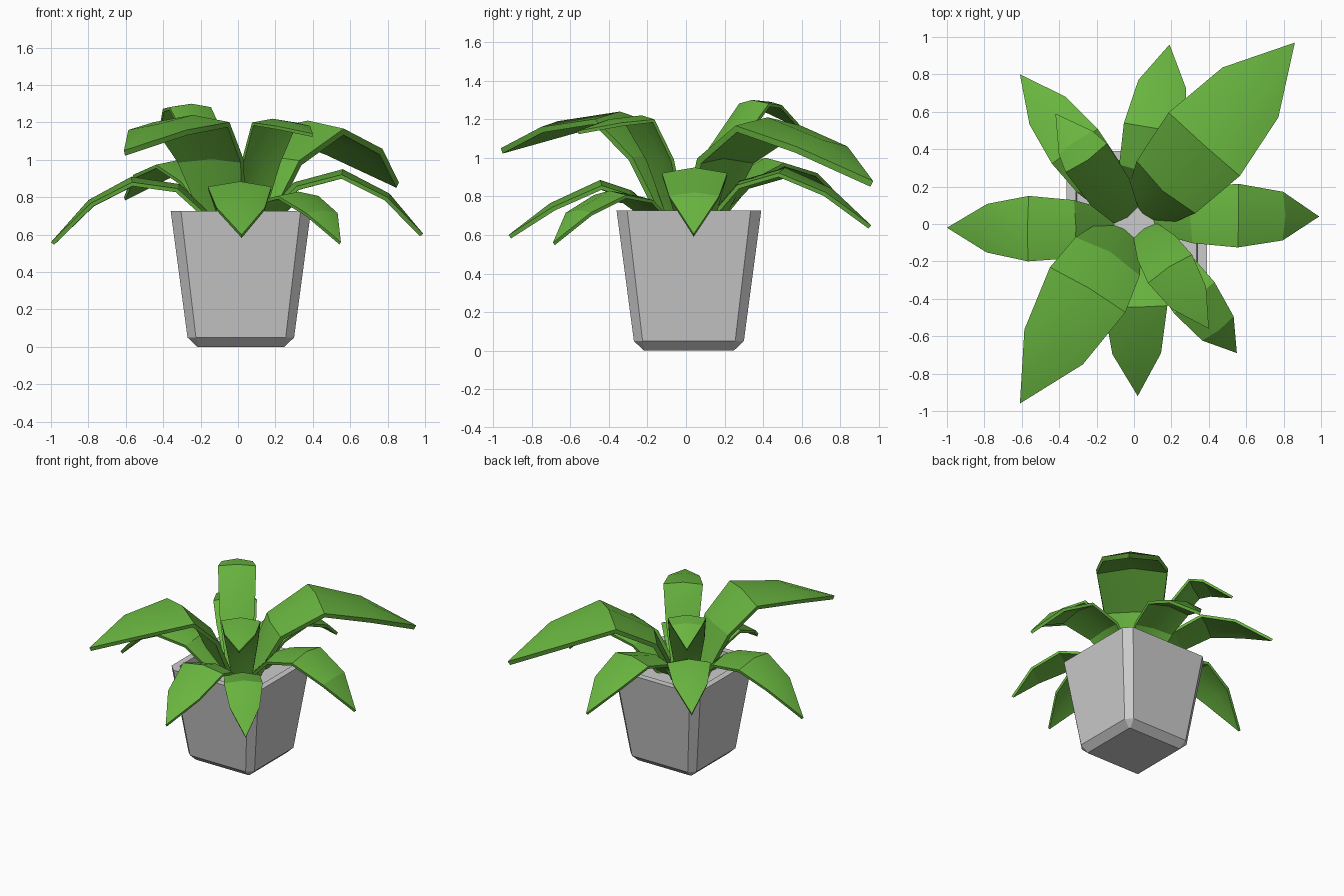
import bpy, bmesh
from mathutils import Vector

if "Cube" in bpy.data.objects:
    bpy.data.objects.remove(bpy.data.objects["Cube"])

green = bpy.data.materials.new("leaf_green")
green.diffuse_color = (0.14, 0.46, 0.05, 1)
green.use_nodes = True
green.node_tree.nodes["Principled BSDF"].inputs["Base Color"].default_value = green.diffuse_color


def make_object(name, bm):
    mesh = bpy.data.meshes.new(name)
    bm.to_mesh(mesh)
    bm.free()
    ob = bpy.data.objects.new(name, mesh)
    bpy.context.collection.objects.link(ob)
    return ob


# Square pot: chamfered-square rings (z, half width, corner cut)
def square_ring(bm, z, h, c):
    a = h - c
    pts = [(h, -a), (h, a), (a, h), (-a, h), (-h, a), (-h, -a), (-a, -h), (a, -h)]
    return [bm.verts.new((x + 0.015, y + 0.015, z)) for x, y in pts]


bm = bmesh.new()
rings = [square_ring(bm, *r) for r in [
    (0, 0.232, 0.006), (0.05, 0.285, 0.045), (0.727, 0.375, 0.055),
    (0.727, 0.325, 0.035), (0.67, 0.32, 0.035)]]
for a, b in zip(rings, rings[1:]):
    for i in range(8):
        j = (i + 1) % 8
        bm.faces.new((a[i], a[j], b[j], b[i]))
bm.faces.new(rings[0][::-1])
bm.faces.new(rings[-1])
make_object("pot", bm)


# Leaf: folded strip through stations (distance, height, half width), ending in a point
def make_leaf(name, base, tip, stations, thick):
    start = Vector((*base, 0))
    end = Vector((tip[0], tip[1], 0))
    out = (end - start).normalized()
    side = Vector((-out.y, out.x, 0))
    rows = [(0, 0.65, stations[0][2] * 0.6)] + stations + [((end - start).length, tip[2], 0)]
    path = [start + out * r + Vector((0, 0, z)) for r, z, w in rows]
    bm = bmesh.new()
    prev = None
    for i in range(len(rows) - 1):
        w = rows[i][2]
        tangent = path[i + 1] - path[max(i - 1, 0)]
        normal = tangent.cross(side).normalized()
        row = [bm.verts.new(path[i] + side * w * s - normal * w * 0.17 * abs(s))
               for s in (1, 0, -1)]
        if prev:
            for k in (0, 1):
                bm.faces.new((prev[k], prev[k + 1], row[k + 1], row[k]))
        prev = row
    point = bm.verts.new(path[-1])
    for k in (0, 1):
        bm.faces.new((prev[k], prev[k + 1], point))
    ob = make_object(name, bm)
    ob.data.materials.append(green)
    mod = ob.modifiers.new("thickness", 'SOLIDIFY')
    mod.thickness = thick
    mod.offset = -1
    bpy.context.view_layer.objects.active = ob
    bpy.ops.object.select_all(action='DESELECT')
    ob.select_set(True)
    bpy.ops.object.modifier_apply(modifier=mod.name)
    bpy.ops.object.shade_smooth_by_angle(angle=0.37)


# Low drooping leaves
make_leaf("leaf_left", (-0.08, -0.03), (-1.0, -0.02, 0.56),
          [(0.23, 0.87, 0.155), (0.49, 0.91, 0.175), (0.72, 0.785, 0.13)], 0.022)
make_leaf("leaf_right", (0.08, 0.05), (0.99, 0.04, 0.605),
          [(0.22, 0.88, 0.15), (0.48, 0.95, 0.17), (0.73, 0.82, 0.13)], 0.022)
make_leaf("leaf_front", (0, -0.08), (0.02, -0.92, 0.60),
          [(0.2, 0.83, 0.15), (0.365, 0.885, 0.17), (0.625, 0.765, 0.13)], 0.022)
make_leaf("leaf_back", (0.03, 0.08), (0.19, 0.96, 0.65),
          [(0.2, 0.88, 0.15), (0.44, 0.95, 0.165), (0.69, 0.84, 0.13)], 0.022)
make_leaf("leaf_front_right", (0.08, -0.08), (0.55, -0.69, 0.56),
          [(0.2, 0.80, 0.125), (0.40, 0.83, 0.137), (0.615, 0.73, 0.106)], 0.018)
make_leaf("leaf_back_left", (-0.06, 0.08), (-0.61, 0.80, 0.80),
          [(0.2, 0.90, 0.14), (0.42, 1.0, 0.154), (0.67, 0.94, 0.122)], 0.02)

# Tall arching leaves
make_leaf("tall_leaf_front_left", (-0.05, -0.02), (-0.61, -0.96, 1.05),
          [(0.15, 1.02, 0.2), (0.375, 1.24, 0.235), (0.75, 1.19, 0.182)], 0.03)
make_leaf("tall_leaf_back_right", (0.04, 0.05), (0.86, 0.97, 0.88),
          [(0.17, 1.02, 0.21), (0.50, 1.21, 0.255), (0.89, 1.09, 0.2)], 0.035)
make_leaf("tall_leaf_back_left", (-0.03, 0.03), (-0.42, 0.59, 1.17),
          [(0.15, 1.03, 0.125), (0.38, 1.30, 0.135), (0.5, 1.29, 0.11)], 0.018)
make_leaf("tall_leaf_front_right", (0.05, -0.02), (0.40, -0.56, 1.14),
          [(0.11, 1.0, 0.12), (0.25, 1.22, 0.14), (0.45, 1.2, 0.11)], 0.018)
